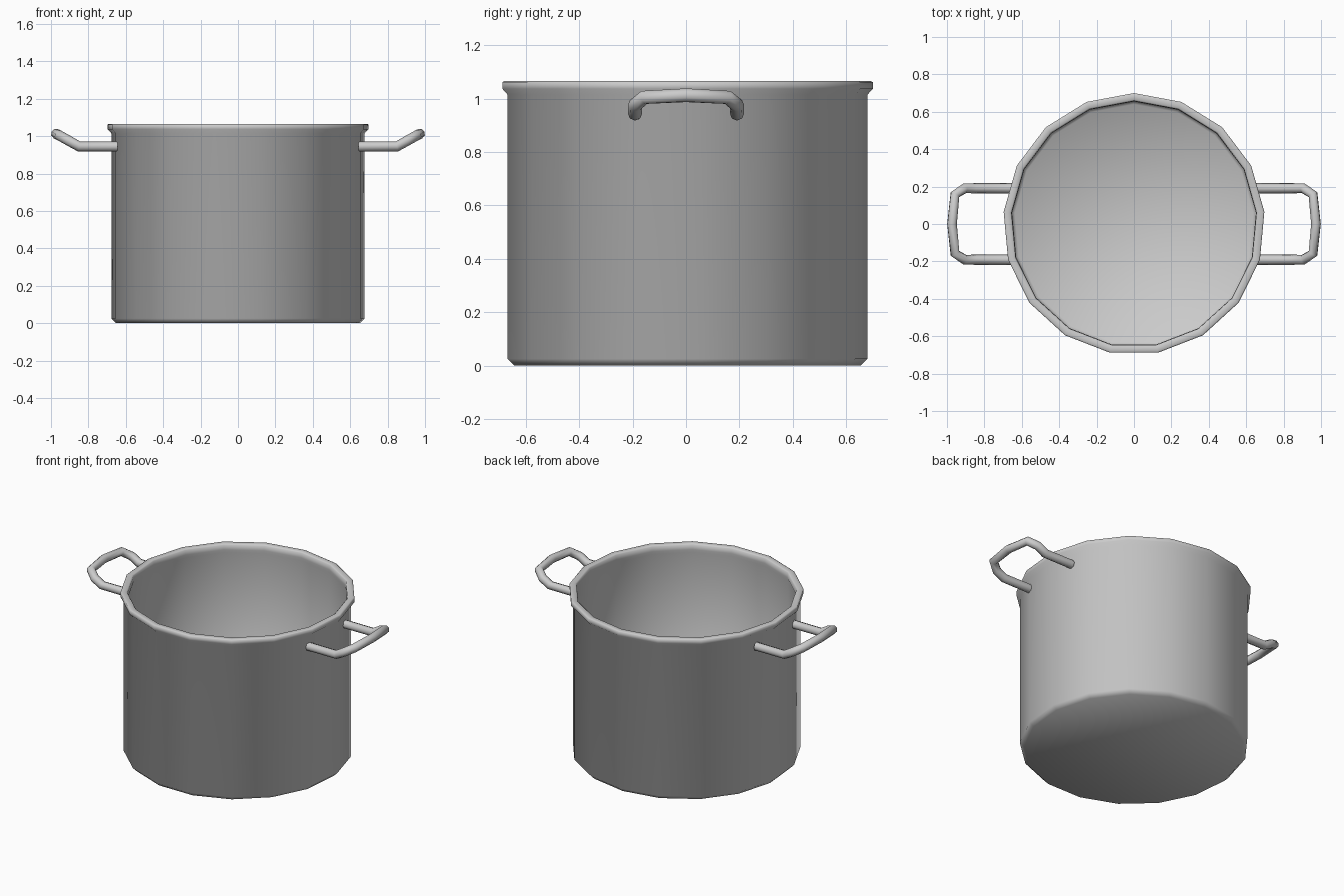
import bpy, bmesh, math

if "Cube" in bpy.data.objects:
    bpy.data.objects.remove(bpy.data.objects["Cube"])

SIDES = 17

# Pot body: closed profile (radius, z) from outer base up over the rim to the inner floor
profile = [(0.655, 0.0), (0.68, 0.025), (0.68, 1.015), (0.70, 1.037), (0.70, 1.062),
           (0.693, 1.066), (0.665, 1.066), (0.658, 1.06), (0.655, 1.03),
           (0.66, 1.01), (0.66, 0.045), (0.64, 0.025)]
bm = bmesh.new()
rings = []
for r, z in profile:
    ring = []
    for i in range(SIDES):
        a = math.pi / 2 + 2 * math.pi * i / SIDES
        ring.append(bm.verts.new((r * math.cos(a), r * math.sin(a), z)))
    rings.append(ring)
for lo, hi in zip(rings, rings[1:]):
    for i in range(SIDES):
        j = (i + 1) % SIDES
        bm.faces.new((lo[i], lo[j], hi[j], hi[i]))
bm.faces.new(rings[0][::-1])
bm.faces.new(rings[-1])
for f in bm.faces:
    f.smooth = True
bmesh.ops.recalc_face_normals(bm, faces=bm.faces)
mesh = bpy.data.meshes.new("pot_body")
bm.to_mesh(mesh)
bm.free()
bpy.context.collection.objects.link(bpy.data.objects.new("pot_body", mesh))

# Handles: bent tube loops, tilted upward at the outer end
half = [(0.645, 0.191, 0.945), (0.85, 0.191, 0.945), (0.905, 0.191, 0.976),
        (0.957, 0.157, 1.005), (0.973, 0.0, 1.013)]
path = half + [(x, -y, z) for x, y, z in half[-2::-1]]


def make_handle(name, side):
    curve = bpy.data.curves.new(name, 'CURVE')
    curve.dimensions = '3D'
    curve.bevel_depth = 0.027
    curve.bevel_resolution = 2
    curve.use_fill_caps = True
    spline = curve.splines.new('POLY')
    spline.points.add(len(path) - 1)
    for p, (x, y, z) in zip(spline.points, path):
        p.co = (side * x, side * y, z, 1)
    spline.use_smooth = True
    bpy.context.collection.objects.link(bpy.data.objects.new(name, curve))


make_handle("right_handle", 1)
make_handle("left_handle", -1)
